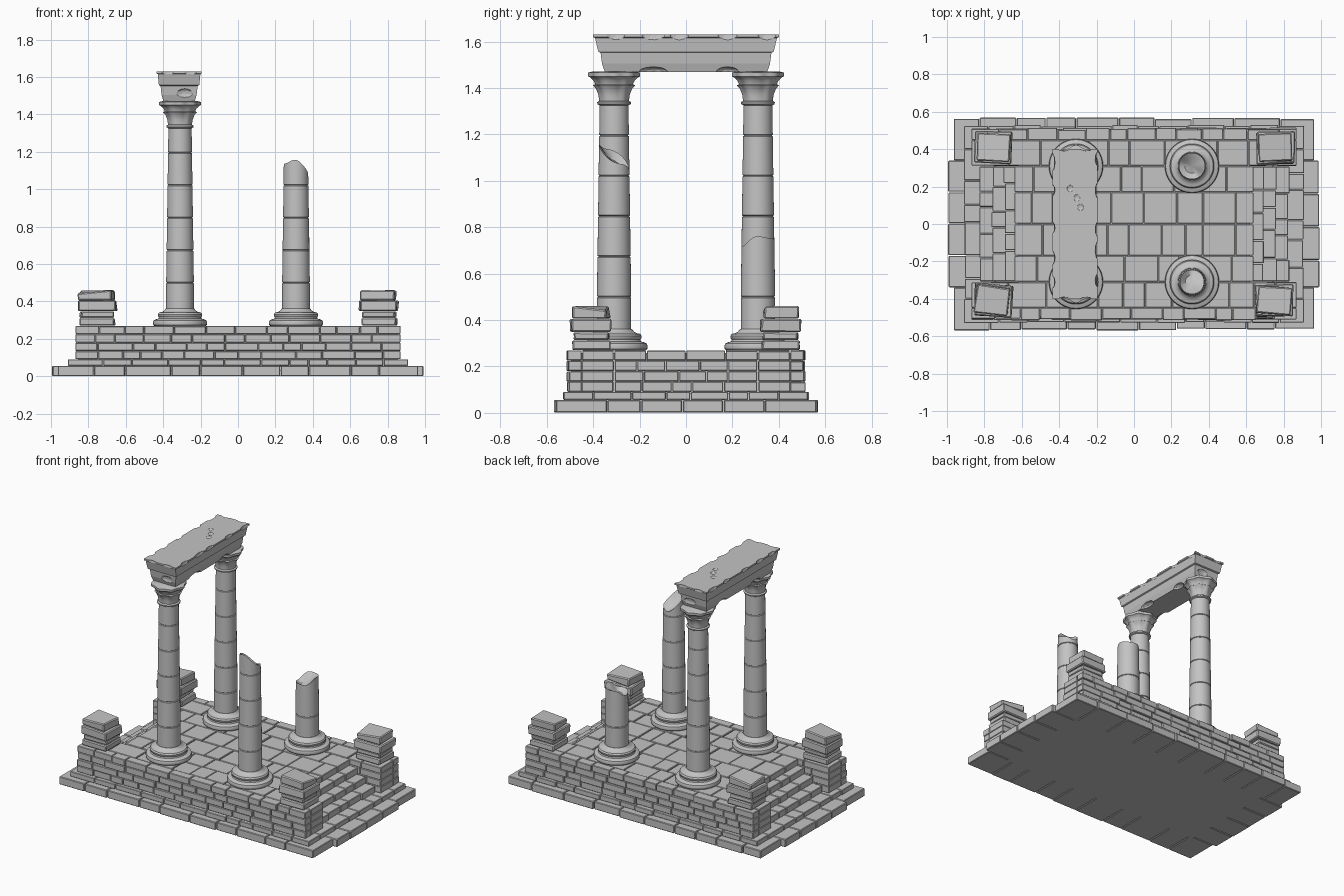
import bpy, bmesh, math, random
from mathutils import Matrix, Vector

random.seed(7)
if "Cube" in bpy.data.objects:
    bpy.data.objects.remove(bpy.data.objects["Cube"])

stone = bpy.data.materials.new("grey_stone")
stone.use_nodes = True
GREY = (0.55, 0.55, 0.55, 1)
stone.diffuse_color = GREY
stone.node_tree.nodes["Principled BSDF"].inputs["Base Color"].default_value = GREY


def finish(bm, name, bevel=0, smooth=False):
    bmesh.ops.recalc_face_normals(bm, faces=bm.faces)
    mesh = bpy.data.meshes.new(name)
    bm.to_mesh(mesh)
    bm.free()
    mesh.materials.append(stone)
    ob = bpy.data.objects.new(name, mesh)
    bpy.context.collection.objects.link(ob)
    if bevel:
        mod = ob.modifiers.new("worn_edges", 'BEVEL')
        mod.width, mod.segments = bevel, 1
    if smooth:
        bpy.ops.object.select_all(action='DESELECT')
        ob.select_set(True)
        bpy.context.view_layer.objects.active = ob
        bpy.ops.object.shade_smooth_by_angle(angle=math.radians(35))
    return ob


def box(bm, lo, hi, turn=0, wobble=0):
    lo, hi = Vector(lo), Vector(hi)
    mid, size = (lo + hi) / 2, hi - lo
    mat = (Matrix.Translation(mid) @ Matrix.Rotation(turn, 4, 'Z')
           @ Matrix.Diagonal((abs(size.x), abs(size.y), abs(size.z), 1)))
    verts = bmesh.ops.create_cube(bm, size=1, matrix=mat)["verts"]
    for v in verts:
        v.co.x += random.uniform(-wobble, wobble)
        v.co.y += random.uniform(-wobble, wobble)
    return verts


def row(bm, axis, span, inner, outer, z0, z1, size, rough=0.008, sink=0.0):
    """Line of stones along an axis, with the outer faces set back unevenly."""
    a0, a1 = span
    n = max(1, round((a1 - a0) / size))
    widths = [random.uniform(0.65, 1.35) for _ in range(n)]
    scale, a, gap = (a1 - a0) / sum(widths), a0, 0.0018
    for w in widths:
        b = a + w * scale
        face = outer - math.copysign(random.random() * rough, outer - inner)
        top = z1 - random.random() * sink
        p, q = (a + gap, inner), (b - gap, face)
        if axis == 'y':
            p, q = p[::-1], q[::-1]
        box(bm, (*p, z0 + 0.001), (*q, top))
        a = b


# Foundation and lower course
bm = bmesh.new()
for s in (-1, 1):
    row(bm, 'x', (-0.965, 0.965), s * 0.34, s * 0.57, 0, 0.055, 0.19, 0.012)
    row(bm, 'y', (-0.34, 0.34), s * 0.78, s, 0, 0.055, 0.17, 0.015)
finish(bm, "foundation_stones", 0.004)

bm = bmesh.new()
for s in (-1, 1):
    row(bm, 'x', (-0.91, 0.91), s * 0.40, s * 0.53, 0.055, 0.09, 0.15)
    row(bm, 'y', (-0.40, 0.40), s * 0.74, s * 0.91, 0.055, 0.09, 0.13)
finish(bm, "lower_course", 0.003)

# Walls, stair cheeks and stairs at both ends
LEVELS = [0.09, 0.135, 0.18, 0.225, 0.27]
STEP_EDGE = [0.835, 0.765, 0.70]
walls, stairs = bmesh.new(), bmesh.new()
for i, (z0, z1) in enumerate(zip(LEVELS, LEVELS[1:])):
    for s in (-1, 1):
        row(walls, 'x', (-0.87, 0.87), s * 0.45, s * 0.515, z0, z1, 0.13, 0.012, 0.003)
        if i < 3:
            for t in (-1, 1):
                ends = sorted((t * 0.6, t * 0.87))
                row(walls, 'x', ends, s * 0.45, s * 0.31, z0, z1, 0.13, 0.005)
            row(stairs, 'y', (-0.308, 0.308), s * 0.58, s * STEP_EDGE[i], z0, z1, 0.13, 0.012)
finish(walls, "wall_stones", 0.003)
finish(stairs, "stair_stones", 0.003)

# Floor slabs
bm = bmesh.new()
lines = [0, 0.17, 0.31, 0.448]
for s in (-1, 1):
    for y0, y1 in zip(lines, lines[1:]):
        reach = 0.64 if y1 < 0.4 else 0.87
        row(bm, 'x', (-reach, reach), s * (y0 + 0.002), s * (y1 - 0.002),
            0.225, 0.27, 0.15, 0.0, 0.006)
finish(bm, "floor_slabs", 0.003)

# Solid fill behind the joints
bm = bmesh.new()
box(bm, (-0.80, -0.36, 0.001), (0.80, 0.36, 0.05))
box(bm, (-0.80, -0.48, 0.03), (0.80, 0.48, 0.085))
box(bm, (-0.62, -0.49, 0.05), (0.62, 0.49, 0.258))
for s in (-1, 1):
    box(bm, (-0.855, s * 0.325, 0.05), (0.855, s * 0.495, 0.258))
finish(bm, "platform_fill")

# Corner piers of loosely stacked blocks
COURSES = [(0.092, 0.080, 0.27, 0.313), (0.086, 0.075, 0.313, 0.347),
           (0.100, 0.085, 0.347, 0.405), (0.088, 0.073, 0.405, 0.46)]
for sx, side in ((-1, "right"), (1, "left")):
    for sy, end in ((-1, "front"), (1, "back")):
        bm = bmesh.new()
        for k, (hx, hy, z0, z1) in enumerate(COURSES):
            cx, cy = sx * 0.755 + random.uniform(-0.006, 0.006), sy * 0.408
            turn = random.uniform(-0.14, 0.14) if k > 1 else 0
            verts = box(bm, (cx - hx, cy - hy, z0 + 0.001), (cx + hx, cy + hy, z1), turn, 0.005)
            if k == 3:
                random.choice([v for v in verts if v.co.z > z1 - 0.01]).co.z -= 0.018
        finish(bm, f"{end}_{side}_pier", 0.006)


def lathe(name, profile, x, y, segs=40, lobes=0, brk=None):
    """Turn (radius, height, lobe depth) points; brk gives a broken top height."""
    bm = bmesh.new()
    rings = []
    for k, (r, z, depth) in enumerate(profile):
        ring = []
        for j in range(segs):
            a = math.tau * j / segs
            rad = r * (1 + depth * math.cos(lobes * a))
            px, py = rad * math.cos(a), rad * math.sin(a)
            pz = brk(px, py) if brk and k == len(profile) - 1 else z
            ring.append(bm.verts.new((x + px, y + py, pz)))
        rings.append(ring)
    for lo, hi in zip(rings, rings[1:]):
        for j in range(segs):
            n = (j + 1) % segs
            bm.faces.new((lo[j], lo[n], hi[n], hi[j]))
    bm.faces.new(rings[0][::-1])
    if brk:
        # Hollowed break surface
        inner = [bm.verts.new((x + (v.co.x - x) * 0.55, y + (v.co.y - y) * 0.55,
                               brk((v.co.x - x) * 0.55, (v.co.y - y) * 0.55) - 0.02))
                 for v in rings[-1]]
        for j in range(segs):
            n = (j + 1) % segs
            bm.faces.new((rings[-1][j], rings[-1][n], inner[n], inner[j]))
        mid = bm.verts.new((x, y, brk(0, 0) - 0.026))
        for j in range(segs):
            bm.faces.new((inner[j], inner[(j + 1) % segs], mid))
    else:
        bm.faces.new(rings[-1])
    return finish(bm, name, smooth=True)


def shaft_radius(z):
    return 0.074 - 0.012 * max(0, (z - 0.5) / 0.83)


def shaft(top):
    """Drum profile with a narrow groove at each joint."""
    pts, z = [(shaft_radius(0.34), 0.34, 0)], 0.50
    while z < top - 0.06:
        r = shaft_radius(z)
        pts += [(r, z - 0.004, 0), (r - 0.004, z - 0.001, 0),
                (r - 0.004, z + 0.001, 0), (r, z + 0.004, 0)]
        z += 0.174
    return pts + [(shaft_radius(top), top, 0)]


def tall_break(x, y):
    return 1.105 - 0.35 * x - 0.65 * y + 0.01 * math.sin(50 * x - 20 * y)


def short_break(x, y):
    return 0.735 + 0.22 * y + 0.25 * x + 0.01 * math.sin(45 * y + 30 * x)


# Round column feet: two rolls with a hollow between
FOOT = [(0.136, 0.268, 0), (0.143, 0.275, 0), (0.145, 0.287, 0), (0.141, 0.299, 0),
        (0.130, 0.304, 0), (0.116, 0.308, 0), (0.113, 0.316, 0), (0.118, 0.322, 0),
        (0.119, 0.331, 0), (0.113, 0.340, 0), (0.096, 0.344, 0), (0.086, 0.350, 0),
        (0.076, 0.362, 0)]
# Flared capital with a neck ring and leaf lobes
CAPITAL = [(0.062, 1.325, 0), (0.072, 1.331, 0), (0.073, 1.339, 0), (0.064, 1.345, 0),
           (0.066, 1.370, 0.02), (0.074, 1.397, 0.05), (0.086, 1.412, 0.06),
           (0.079, 1.416, 0.03), (0.085, 1.432, 0.04), (0.098, 1.446, 0.06),
           (0.106, 1.450, 0.05), (0.107, 1.466, 0.05), (0.09, 1.472, 0)]

C = 0.31
COLUMNS = [("front_right", -C, -C, 1.33, None), ("back_right", -C, C, 1.33, None),
           ("front_left", C, -C, 1.10, tall_break), ("back_left", C, C, 0.73, short_break)]
for name, x, y, top, brk in COLUMNS:
    lathe(name + "_column_foot", FOOT, x, y)
    lathe(name + "_column_shaft", shaft(top), x, y, brk=brk)
    if not brk:
        lathe(name + "_capital", CAPITAL, x, y, segs=48, lobes=8)

# Stepped beam over the two whole columns
BEAM_X = -0.315
bm = bmesh.new()
rings = []
for hx, hy, z in [(0.084, 0.350, 1.470), (0.094, 0.362, 1.505), (0.099, 0.368, 1.552),
                  (0.108, 0.378, 1.556), (0.114, 0.392, 1.615), (0.121, 0.400, 1.619),
                  (0.121, 0.400, 1.630)]:
    rings.append([bm.verts.new((BEAM_X + sx * hx, sy * hy, z))
                  for sx, sy in ((-1, -1), (1, -1), (1, 1), (-1, 1))])
for lo, hi in zip(rings, rings[1:]):
    for j in range(4):
        n = (j + 1) % 4
        bm.faces.new((lo[j], lo[n], hi[n], hi[j]))
bm.faces.new(rings[0][::-1])
bm.faces.new(rings[-1])
beam = finish(bm, "broken_beam")

# Chips broken from the beam edges
bm = bmesh.new()


def chip(x, y, z, sx, sy, sz):
    mat = (Matrix.Translation((x, y, z)) @ Matrix.Diagonal((sx, sy, sz, 1))
           @ Matrix.Rotation(random.uniform(0, 3), 4, 'Z'))
    bmesh.ops.create_icosphere(bm, subdivisions=2, radius=1, matrix=mat)


for s in (-1, 1):
    for k in range(5):
        y = -0.32 + 0.16 * k + random.uniform(-0.03, 0.03)
        chip(BEAM_X + s * 0.129, y, 1.628, 0.022, random.uniform(0.03, 0.06), 0.032)
        if k % 2:
            chip(BEAM_X + s * 0.092, y, 1.468, 0.035, random.uniform(0.05, 0.07), 0.024)
    for k in (-1, 1):
        chip(BEAM_X + k * 0.06, s * 0.412, 1.625, 0.04, 0.022, 0.03)
    chip(BEAM_X + 0.03, s * 0.372, 1.51, 0.05, 0.02, 0.03)
for y in (0.09, 0.14, 0.19):
    chip(BEAM_X + random.uniform(-0.03, 0.03), y, 1.633, 0.018, 0.02, 0.009)
cutter = finish(bm, "chip_cutter")
cutter.hide_render = True
mod = beam.modifiers.new("chips", 'BOOLEAN')
mod.operation, mod.solver, mod.object = 'DIFFERENCE', 'EXACT', cutter
mod.use_self = True
bpy.context.view_layer.objects.active = beam
bpy.ops.object.modifier_apply(modifier=mod.name)
bpy.data.objects.remove(cutter)
